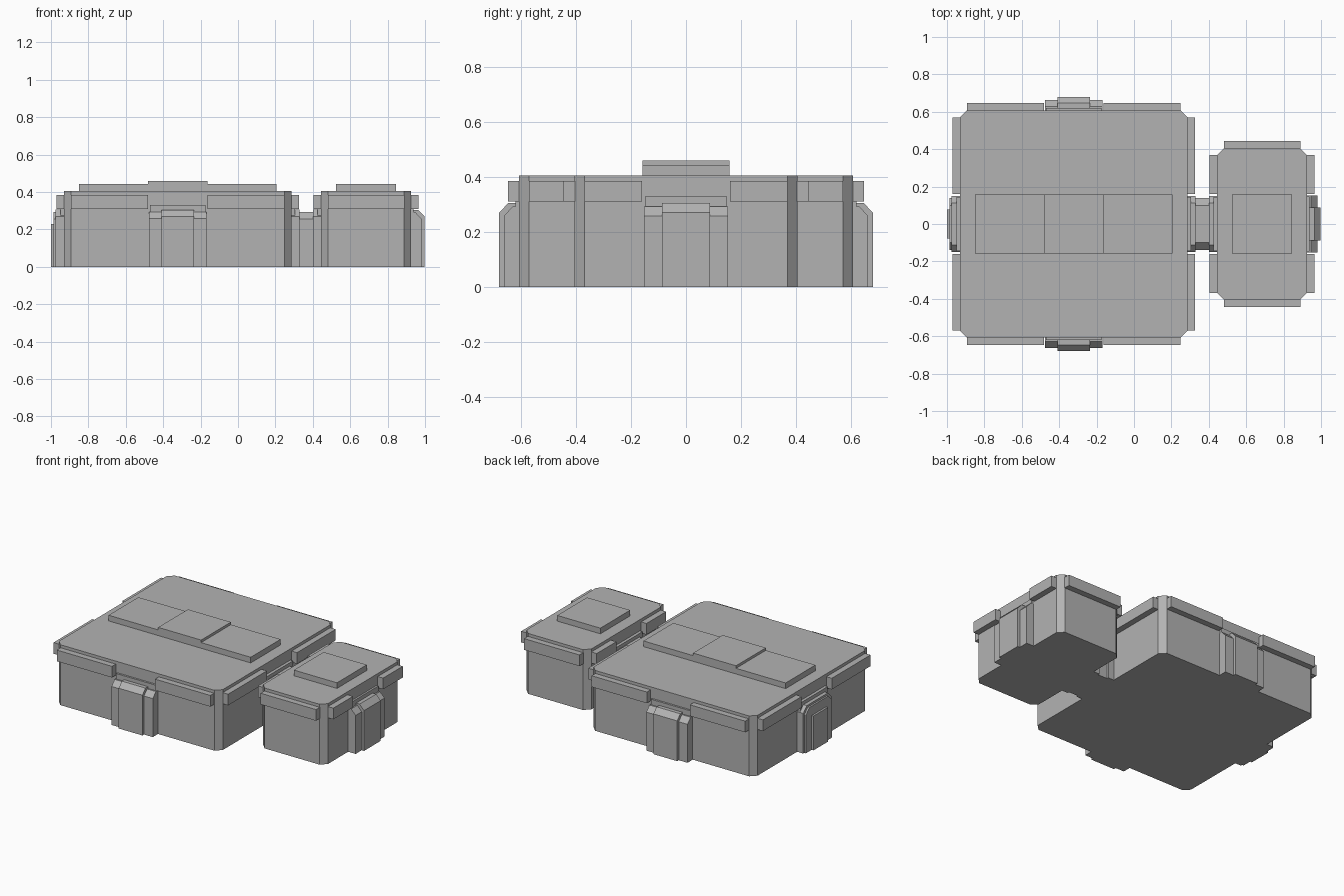
import bpy, bmesh
from math import pi
from mathutils import Matrix, Vector

if "Cube" in bpy.data.objects:
    bpy.data.objects.remove(bpy.data.objects["Cube"])

grey = bpy.data.materials.new("plain grey")
grey.use_nodes = True
colour = (0.45, 0.45, 0.45, 1)
grey.diffuse_color = colour
grey.node_tree.nodes["Principled BSDF"].inputs["Base Color"].default_value = colour


def prism(name, ring, offset, matrix=None):
    """Extrude a ring of 3D points along an offset."""
    bm = bmesh.new()
    face = bm.faces.new([bm.verts.new(p) for p in ring])
    out = bmesh.ops.extrude_face_region(bm, geom=[face])
    moved = [v for v in out["geom"] if isinstance(v, bmesh.types.BMVert)]
    bmesh.ops.translate(bm, verts=moved, vec=Vector(offset))
    bmesh.ops.recalc_face_normals(bm, faces=bm.faces)
    if matrix:
        bm.transform(matrix)
    mesh = bpy.data.meshes.new(name)
    bm.to_mesh(mesh)
    bm.free()
    mesh.materials.append(grey)
    obj = bpy.data.objects.new(name, mesh)
    bpy.context.collection.objects.link(obj)
    return obj


def box(name, x0, x1, y0, y1, z0, z1, matrix=None):
    ring = [(x0, y0, z0), (x1, y0, z0), (x1, y1, z0), (x0, y1, z0)]
    return prism(name, ring, (0, 0, z1 - z0), matrix)


def hull(name, cx, hx, hy, c=0.037, h=0.405):
    """Upright block with chamfered vertical corners."""
    ring = [(-hx + c, -hy), (hx - c, -hy), (hx, -hy + c), (hx, hy - c),
            (hx - c, hy), (-hx + c, hy), (-hx, hy - c), (-hx, -hy + c)]
    prism(name, [(cx + x, y, 0) for x, y in ring], (0, 0, h))


def wall(cx, cy, turn):
    """Frame on a wall, with local +x pointing outward."""
    return Matrix.Translation((cx, cy, 0)) @ Matrix.Rotation(turn, 4, "Z")


def rim(name, at, half, gap=0.0):
    """Raised band along a wall, optionally split in the middle."""
    spans = [(-half, -gap), (gap, half)] if gap else [(-half, half)]
    for i, (a, b) in enumerate(spans):
        box(f"{name}_{i + 1}", -0.01, 0.04, a, b, 0.31, 0.385, at)


def bay(name, at):
    """Stepped bay with a sloping top edge."""
    box(name + "_backing", -0.01, 0.013, -0.148, 0.148, 0, 0.33, at)
    for part, depth, half, top in (("outer", 0.055, 0.153, 0.293),
                                   ("centre", 0.072, 0.088, 0.305)):
        ring = [(0, -half, 0), (depth, -half, 0), (depth, -half, top - 0.035),
                (depth - 0.033, -half, top), (0, -half, top)]
        prism(f"{name}_{part}", ring, (0, 2 * half, 0), at)


def tunnel(name, x0, x1, half, top, c=0.038):
    """Passage section with sloped shoulders."""
    ring = [(x0, -half, 0), (x0, half, 0), (x0, half, top - c),
            (x0, half - c, top), (x0, c - half, top), (x0, -half, top - c)]
    prism(name, ring, (x1 - x0, 0, 0))


# Main block
MX, MHX, MHY = -0.322, 0.608, 0.607
hull("main_block", MX, MHX, MHY)
for label, sign in (("front", -1), ("back", 1)):
    at = wall(MX, sign * MHY, sign * pi / 2)
    rim(f"main_{label}_rim", at, 0.57, 0.16)
    bay(f"main_{label}_bay", at)
rim("main_left_rim", wall(MX + MHX, 0, 0), 0.57, 0.16)
rim("main_right_rim", wall(MX - MHX, 0, pi), 0.57, 0.16)

# Small block
SX, SHX, SHY = 0.685, 0.24, 0.405
hull("small_block", SX, SHX, SHY)
for label, sign in (("front", -1), ("back", 1)):
    rim(f"small_{label}_rim", wall(SX, sign * SHY, sign * pi / 2), 0.205)
rim("small_left_rim", wall(SX + SHX, 0, 0), 0.368, 0.16)
rim("small_right_rim", wall(SX - SHX, 0, pi), 0.368, 0.16)
bay("small_left_bay", wall(SX + SHX, 0, 0))

# Roof slabs
box("main_roof_slab", -0.85, 0.205, -0.158, 0.158, 0.40, 0.443)
box("main_roof_centre", -0.482, -0.163, -0.158, 0.158, 0.40, 0.46)
box("small_roof_slab", 0.525, 0.845, -0.158, 0.158, 0.40, 0.443)

# Passage between the blocks
for label, at in (("main", wall(MX + MHX, 0, 0)), ("small", wall(SX - SHX, 0, pi)),
                  ("port", wall(MX - MHX, 0, pi))):
    box(label + "_passage_backing", -0.01, 0.02, -0.145, 0.145, 0, 0.33, at)
tunnel("passage_collar_main", 0.28, 0.33, 0.15, 0.307)
tunnel("passage_collar_small", 0.40, 0.45, 0.15, 0.307)
tunnel("passage_middle", 0.32, 0.41, 0.138, 0.293)

# Open-ended port and its door
tunnel("port_collar", -0.975, -0.92, 0.15, 0.307)
tunnel("port_neck", -0.986, -0.92, 0.138, 0.293)
box("port_door", -1.0, -0.98, -0.077, 0.077, 0, 0.23)
